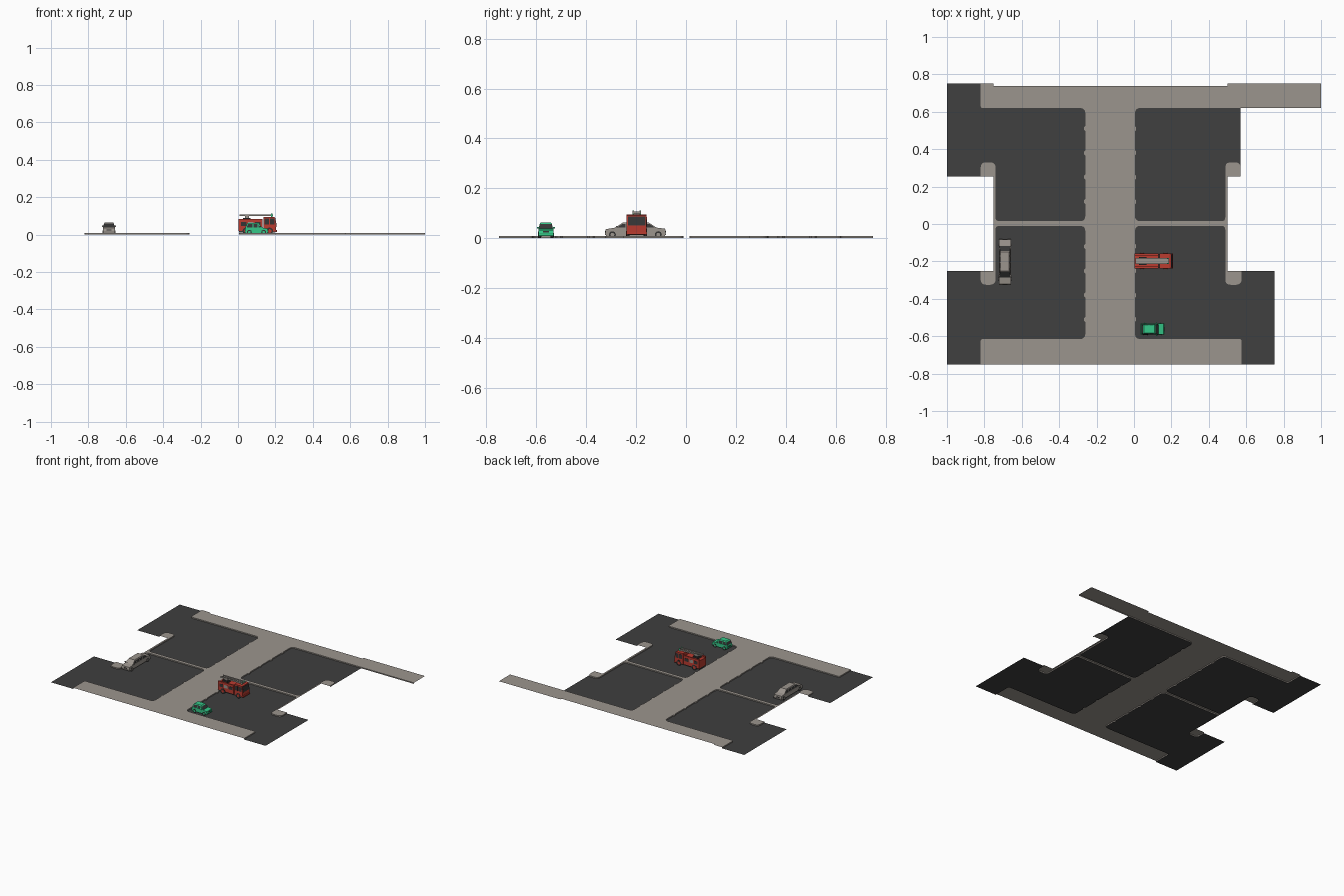
import bpy, bmesh, math
from mathutils import Matrix, Vector

if "Cube" in bpy.data.objects:
    bpy.data.objects.remove(bpy.data.objects["Cube"])


def material(name, r, g, b):
    m = bpy.data.materials.new(name)
    m.diffuse_color = (r, g, b, 1)
    m.use_nodes = True
    m.node_tree.nodes["Principled BSDF"].inputs["Base Color"].default_value = m.diffuse_color
    return m


ASPHALT = material("asphalt", 0.05, 0.05, 0.05)
STONE = material("pale stone", 0.33, 0.30, 0.27)
RED = material("red paint", 0.50, 0.045, 0.03)
GREEN = material("green paint", 0.035, 0.58, 0.25)
DARK = material("dark glass", 0.035, 0.035, 0.035)


def finish(name, bm, mat, place=Matrix.Identity(4), recalc=True):
    if recalc:
        bmesh.ops.recalc_face_normals(bm, faces=bm.faces[:])
    me = bpy.data.meshes.new(name)
    bm.to_mesh(me)
    bm.free()
    me.transform(place)
    me.materials.append(mat)
    ob = bpy.data.objects.new(name, me)
    bpy.context.collection.objects.link(ob)
    return ob


# ---------- ground ----------
KERB = 0.008


def rounded(points):
    """Polyline with the inner corners rounded by their third value."""
    out = []
    for i, (x, y, r) in enumerate(points):
        p = Vector((x, y))
        if r == 0:
            out.append(p)
            continue
        a = p + (Vector(points[i - 1][:2]) - p).normalized() * r
        b = p + (Vector(points[i + 1][:2]) - p).normalized() * r
        for k in range(6):
            t = k / 5
            out.append(a * (1 - t) ** 2 + p * 2 * t * (1 - t) + b * t * t)
    return out


def teeth(x, ys, dx):
    """Small kerb teeth along the central pavement."""
    step = 0.007 if ys[1] > ys[0] else -0.007
    pts = []
    for y in ys:
        pts += [(x, y - 2 * step, 0), (x + dx, y - step, 0),
                (x + dx, y + step, 0), (x, y + 2 * step, 0)]
    return pts


def sheet(name, pts, z, mat):
    bm = bmesh.new()
    f = bm.faces.new([bm.verts.new((p[0], p[1], z)) for p in pts])
    f.normal_update()
    if f.normal.z < 0:
        f.normal_flip()
    bmesh.ops.triangulate(bm, faces=[f])
    return finish(name, bm, mat, recalc=False)


def kerb(name, pts):
    bm = bmesh.new()
    cols = [(bm.verts.new((p.x, p.y, 0)), bm.verts.new((p.x, p.y, KERB))) for p in pts]
    for (a, b), (c, d) in zip(cols, cols[1:]):
        bm.faces.new((b, d, c, a))
    finish(name, bm, STONE, recalc=False)


UP = [0.12, 0.25, 0.38, 0.51]
DOWN = UP[::-1]
R = 0.03
back_left = rounded([(-.82, .75, 0), (-.82, .62, .012), (-.26, .62, R)] + teeth(-.26, DOWN, -.007)
                    + [(-.26, .015, R), (-.74, .015, .02), (-.74, .33, R), (-.82, .33, R), (-.82, .255, 0)])
front_left = rounded([(-.82, -.25, 0), (-.82, -.325, R), (-.74, -.325, R), (-.74, -.01, .02), (-.26, -.01, R)]
                     + teeth(-.26, [-v for v in UP], -.007)
                     + [(-.26, -.615, R), (-.82, -.615, .012), (-.82, -.75, 0)])
front_right = rounded([(.575, -.75, 0), (.575, -.615, .012), (.005, -.615, R)]
                      + teeth(.005, [-v for v in DOWN], .007)
                      + [(.005, -.01, R), (.488, -.01, .02), (.488, -.325, R), (.575, -.325, R), (.575, -.25, 0)])
back_right = rounded([(.57, .255, 0), (.57, .33, R), (.488, .33, R), (.488, .015, .02), (.005, .015, R)]
                     + teeth(.005, UP, .007) + [(.005, .62, R), (.57, .62, 0), (1, .62, 0)])

sheet("road_back_left", back_left + [(-1, .255), (-1, .75)], 0, ASPHALT)
sheet("road_front_left", front_left + [(-1, -.75), (-1, -.25)], 0, ASPHALT)
sheet("road_front_right", front_right + [(.75, -.25), (.75, -.75)], 0, ASPHALT)
sheet("road_back_right", back_right[:-1], 0, ASPHALT)
sheet("pavement", back_left + [(-.752, .255), (-.752, -.25)] + front_left + front_right
      + [(.5, -.25), (.5, .255)] + back_right
      + [(1, .75), (.5, .75), (.5, .737), (-.752, .737), (-.752, .75)], KERB, STONE)
for n, path in (("back_left", back_left), ("front_left", front_left),
                ("front_right", front_right), ("back_right", back_right)):
    kerb("kerb_" + n, path)


# ---------- vehicle helpers (local frame: nose toward +x, centred on y) ----------
def prism(name, profile, w, mat, place, top_w=None):
    """Side profile (x, z) extruded over width w, narrowing to top_w at the highest point."""
    zs = [p[1] for p in profile]
    lo, hi = min(zs), max(zs)
    top_w = top_w or w
    bm = bmesh.new()
    sides = []
    for s in (-.5, .5):
        sides.append([bm.verts.new((x, s * (w + (top_w - w) * (z - lo) / (hi - lo)), z)) for x, z in profile])
    bm.faces.new(sides[0])
    bm.faces.new(sides[1][::-1])
    n = len(profile)
    for i in range(n):
        j = (i + 1) % n
        bm.faces.new((sides[0][i], sides[1][i], sides[1][j], sides[0][j]))
    return finish(name, bm, mat, place)


def box(name, x0, x1, y0, y1, z0, z1, mat, place):
    return prism(name, [(x0, z0), (x1, z0), (x1, z1), (x0, z1)], y1 - y0, mat,
                 place @ Matrix.Translation((0, (y0 + y1) / 2, 0)))


def wheels(name, xs, r, w, place, hub):
    for i, x in enumerate(xs):
        for side in (-1, 1):
            for part, rad, wid, mat in (("tyre", r, .012, DARK), ("hub", r * .55, .014, hub)):
                bm = bmesh.new()
                bmesh.ops.create_cone(bm, cap_ends=True, segments=16, radius1=rad, radius2=rad, depth=wid)
                m = Matrix.Translation((x, side * (w / 2 - .005), r)) @ Matrix.Rotation(math.pi / 2, 4, 'X')
                finish(f"{name}_{part}_{i}_{'left' if side > 0 else 'right'}", bm, mat, place @ m)


def car(name, place, paint, L, W, H, belt, hood, boot, slope, wheel_x, r, pillars, end_glass):
    """Car with a lower body, a glass cabin, a roof and side pillars."""
    a, b = -L / 2, L / 2
    c0, c1 = a + boot, b - hood
    prism(name + "_body", [(a + .004, .009), (b - .004, .009), (b, .02), (b - .003, belt - .006),
                           (c1, belt), (c0, belt), (a + .002, belt - .004), (a, .02)], W, paint, place)
    prism(name + "_cabin_glass", [(c0, belt - .001), (c1, belt - .001), (c1 - slope, H - .004),
                                  (c0 + min(slope, boot + .006), H - .004)], W - .004, DARK, place, W - .014)
    t0, t1 = c0 + min(slope, boot + .006), c1 - slope
    prism(name + "_roof", [(t0 - .002, H - .006), (t1 + .002, H - .006), (t1 - .004, H), (t0 + .004, H)],
          W - .012, paint, place, W - .018)
    # leaning end pillars and upright side pillars
    d = .006
    for n, p, q in (("rear", c0, t0), ("front", c1 - d, t1 - d)):
        prism(f"{name}_{n}_pillars", [(p, belt - .001), (p + d, belt - .001), (q + d, H - .004), (q, H - .004)],
              W - .002, paint, place, W - .012)
        if end_glass:  # glass plate between the pillars
            o = -.0012 if n == "rear" else d - .0005
            prism(f"{name}_{n}_window", [(p + o, belt), (p + o + .0016, belt), (q + o + .0016, H - .007),
                                         (q + o, H - .007)], W - .01, DARK, place, W - .02)
    for i, x in enumerate(pillars):
        prism(f"{name}_side_pillars_{i}", [(x, belt - .001), (x + .005, belt - .001), (x + .005, H - .004),
                                           (x, H - .004)], W - .002, paint, place, W - .012)
    for n, x in (("front", b - .002), ("rear", a - .001)):
        box(f"{name}_{n}_bumper", x, x + .003, -W / 2, W / 2, .012, .018, paint, place)
        box(f"{name}_{n}_grille", x + .0002, x + .0028, -W / 5, W / 5, .022, .028, DARK, place)
    for s in (-1, 1):  # wing mirrors
        y = s * (W / 2 + .002)
        box(f"{name}_mirror_{'left' if s > 0 else 'right'}", c1 - .012, c1 - .006,
            y - .004, y + .004, belt, belt + .007, paint, place)
    wheels(name, wheel_x, r, W, place, paint)


# ---------- long pale car, parked along y ----------
car("limousine", Matrix.Translation((-.69, -.203, 0)) @ Matrix.Rotation(-math.pi / 2, 4, 'Z'), STONE,
    L=.243, W=.064, H=.064, belt=.042, hood=.038, boot=.034, slope=.03, wheel_x=(-.092, .092), r=.014,
    pillars=(-.035, 0, .035), end_glass=False)

# ---------- small green car ----------
car("small_car", Matrix.Translation((.099, -.562, 0)), GREEN,
    L=.124, W=.06, H=.063, belt=.038, hood=.032, boot=.003, slope=.016, wheel_x=(-.038, .038), r=.013,
    pillars=(-.022, .006), end_glass=True)

# ---------- fire engine ----------
P = Matrix.Translation((.103, -.198, 0))
box("engine_chassis", -.098, .095, -.034, .034, .012, .024, DARK, P)
box("engine_rear_body", -.1, .028, -.04, .04, .02, .075, RED, P)
box("engine_rear_rails", -.1, .028, -.04, -.03, .075, .084, RED, P)
box("engine_rear_rails_far", -.1, .028, .03, .04, .075, .084, RED, P)
prism("engine_cab", [(.034, .016), (.1, .016), (.102, .048), (.094, .092), (.088, .095), (.034, .095)],
      .08, RED, P)
prism("engine_windscreen", [(.1013, .05), (.104, .05), (.0965, .088), (.0938, .088)], .07, DARK, P)
box("engine_bumper", .096, .106, -.041, .041, .014, .024, RED, P)
for s, side in ((-1, "right"), (1, "left")):
    y = s * .0402
    for i, (x0, x1) in enumerate(((.04, .062), (.067, .091))):
        box(f"engine_cab_window_{side}_{i}", x0, x1, y - .001, y + .001, .053, .086, DARK, P)
    for i in range(3):
        x = -.088 + i * .038
        box(f"engine_locker_{side}_{i}", x, x + .03, y - .001, y + .001, .046, .068, STONE if i == 1 else DARK, P)
    # green beacons
    box(f"engine_beacon_{side}", .074, .082, s * .014 - .003, s * .014 + .003, .095, .112, GREEN, P)
    # ladder rails
    box(f"ladder_rail_{side}", -.095, .085, s * .014 - .003, s * .014 + .003, .099, .109, STONE, P)
wheels("engine", (-.06, .066), .019, .08, P, RED)
box("ladder_bed", -.095, .085, -.014, .014, .1, .103, STONE, P)
for i in range(12):
    x = -.088 + i * .0152
    box(f"ladder_rung_{i}", x, x + .004, -.014, .014, .103, .107, STONE, P)
box("ladder_turntable", -.075, -.035, -.022, .022, .075, .09, DARK, P)
box("ladder_mount", -.066, -.044, -.012, .012, .09, .1, STONE, P)
